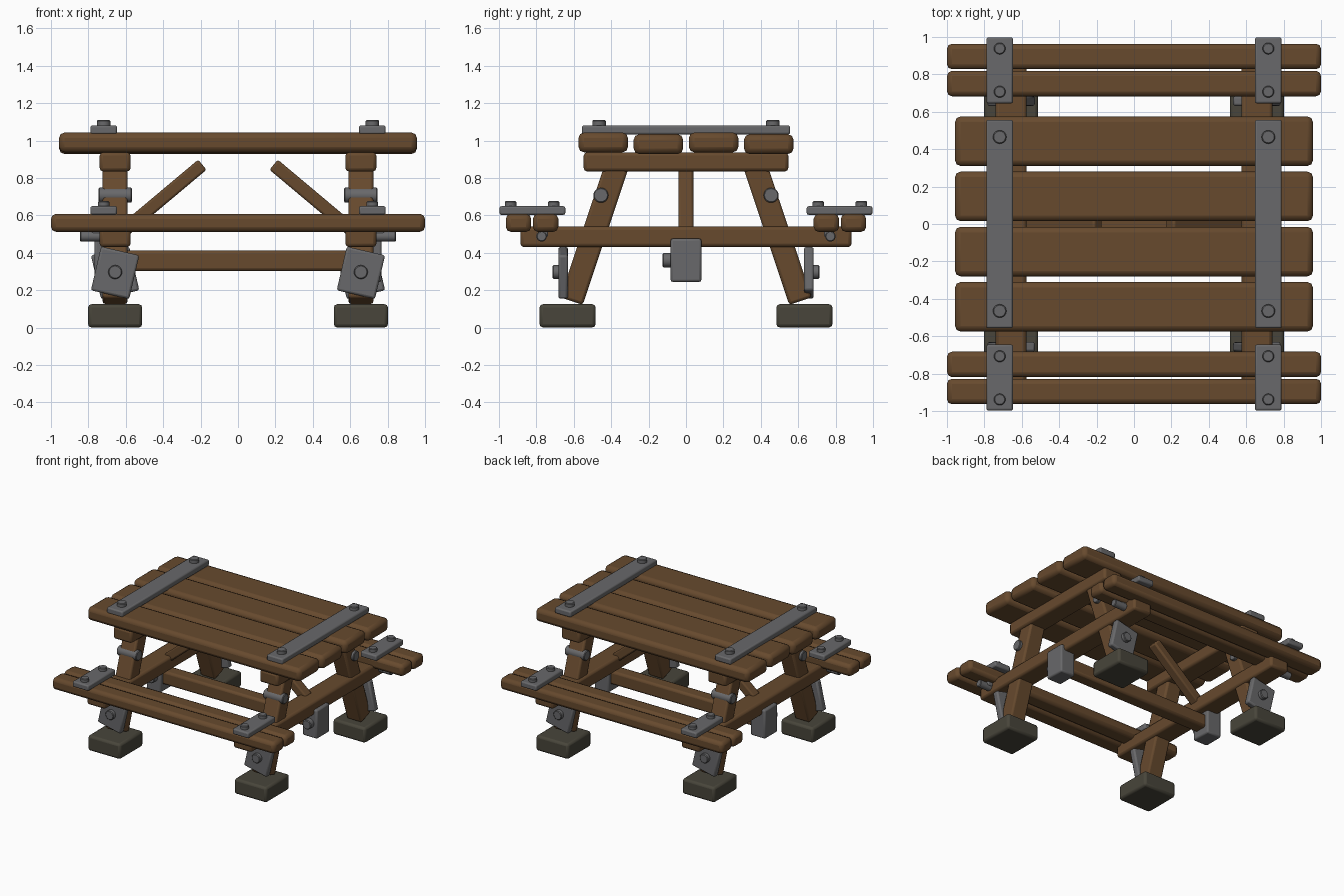
import bpy, bmesh, math
from mathutils import Matrix, Vector

if "Cube" in bpy.data.objects:
    bpy.data.objects.remove(bpy.data.objects["Cube"])


def material(name, rgb):
    m = bpy.data.materials.new(name)
    m.diffuse_color = (*rgb, 1)
    m.use_nodes = True
    m.node_tree.nodes["Principled BSDF"].inputs["Base Color"].default_value = m.diffuse_color
    return m


WOOD = material("wood", (0.135, 0.068, 0.027))
STEEL = material("steel", (0.14, 0.14, 0.145))
STONE = material("stone", (0.065, 0.06, 0.043))


def finish(name, bm, loc, rot, mat, bevel, segs=2):
    me = bpy.data.meshes.new(name)
    bm.to_mesh(me)
    bm.free()
    ob = bpy.data.objects.new(name, me)
    bpy.context.collection.objects.link(ob)
    ob.location, ob.rotation_euler = loc, rot
    me.materials.append(mat)
    b = ob.modifiers.new("bevel", "BEVEL")
    b.width, b.segments, b.limit_method = bevel, segs, "ANGLE"
    bpy.ops.object.select_all(action="DESELECT")
    ob.select_set(True)
    bpy.context.view_layer.objects.active = ob
    bpy.ops.object.shade_smooth_by_angle(angle=math.radians(35))
    return ob


def box(name, loc, size, mat=WOOD, rot=(0, 0, 0), bevel=0.018):
    bm = bmesh.new()
    bmesh.ops.create_cube(bm, size=1)
    bmesh.ops.scale(bm, vec=size, verts=bm.verts)
    return finish(name, bm, loc, rot, mat, bevel)


def bolt(name, loc, r, length, axis="Z"):
    bm = bmesh.new()
    bmesh.ops.create_cone(bm, cap_ends=True, segments=20, radius1=r, radius2=r, depth=length)
    rot = {"X": (0, math.pi / 2, 0), "Y": (math.pi / 2, 0, 0), "Z": (0, 0, 0)}[axis]
    return finish(name, bm, loc, rot, STEEL, 0.005, 1)


# Table top planks, alternately a little higher and lower
for i in range(4):
    box("top_plank", (0, -0.4425 + 0.295 * i, 0.99 - 0.009 * (i % 2)),
        (1.914, 0.265, 0.106), bevel=0.03)

# Bench slats
for sy in (-1, 1):
    for y in (0.7505, 0.8955):
        box("bench_slat", (0, sy * y, 0.56), (2.0, 0.136, 0.096), bevel=0.027)

for sx in (-1, 1):
    x = sx * 0.657
    xs = sx * 0.718

    # Cross beams under the top and under the benches
    box("top_cross_beam", (x, 0, 0.886), (0.165, 1.094, 0.102))
    box("bench_cross_beam", (x, 0, 0.486), (0.165, 1.77, 0.11))

    # Steel strap over the top
    box("top_strap", (xs, 0, 1.057), (0.143, 1.114, 0.048), STEEL, bevel=0.01)

    # Steel block at the stretcher end, with its side bolt
    box("stretcher_end_block", (sx * 0.702, 0, 0.36), (0.13, 0.165, 0.232), STEEL, bevel=0.012)
    bolt("stretcher_bolt", (sx * 0.702, -0.1, 0.36), 0.038, 0.05, "Y")

    # Diagonal brace from the bench beam up toward the middle
    box("diagonal_brace", (sx * 0.405, 0, 0.691), (0.56, 0.078, 0.07),
        rot=(0, sx * math.radians(40), 0), bevel=0.012)

    for sy in (-1, 1):
        # Splayed leg
        lo, hi = Vector((x, sy * 0.612, 0.142)), Vector((x, sy * 0.365, 0.88))
        d = hi - lo
        box("leg", (lo + hi) / 2, (0.134, 0.127, d.length),
            rot=(math.atan2(-d.y, d.z), 0, 0), bevel=0.015)
        # Foot block
        box("foot", (x, sy * 0.633, 0.063), (0.29, 0.3, 0.124), STONE)
        # Tilted repair plate on the leg
        box("leg_plate", (x, sy * 0.657, 0.293), (0.21, 0.052, 0.24), STEEL,
            rot=(0, -sy * math.radians(13), 0), bevel=0.012)
        bolt("leg_plate_bolt", (x, sy * 0.69, 0.297), 0.037, 0.046, "Y")
        # Pin through the upper leg
        bolt("leg_pin", (x, sy * 0.455, 0.708), 0.04, 0.178, "X")

        # Bolts on the top strap
        bolt("top_strap_bolt", (xs, sy * 0.465, 1.085), 0.036, 0.05)
        # Bench strap with two bolts
        box("bench_strap", (xs, sy * 0.821, 0.626), (0.143, 0.352, 0.046), STEEL, bevel=0.01)
        for y in (0.707, 0.938):
            bolt("bench_strap_bolt", (xs, sy * y, 0.656), 0.031, 0.04)
        # Small bracket and bolt beneath the bench
        box("bench_bracket", (sx * 0.757, sy * 0.765, 0.54), (0.05, 0.055, 0.11), STEEL, bevel=0.008)
        bolt("bench_bracket_bolt", (sx * 0.79, sy * 0.772, 0.488), 0.028, 0.11, "X")

# Long stretcher between the two ends
box("stretcher", (0, 0, 0.357), (1.32, 0.11, 0.11))
